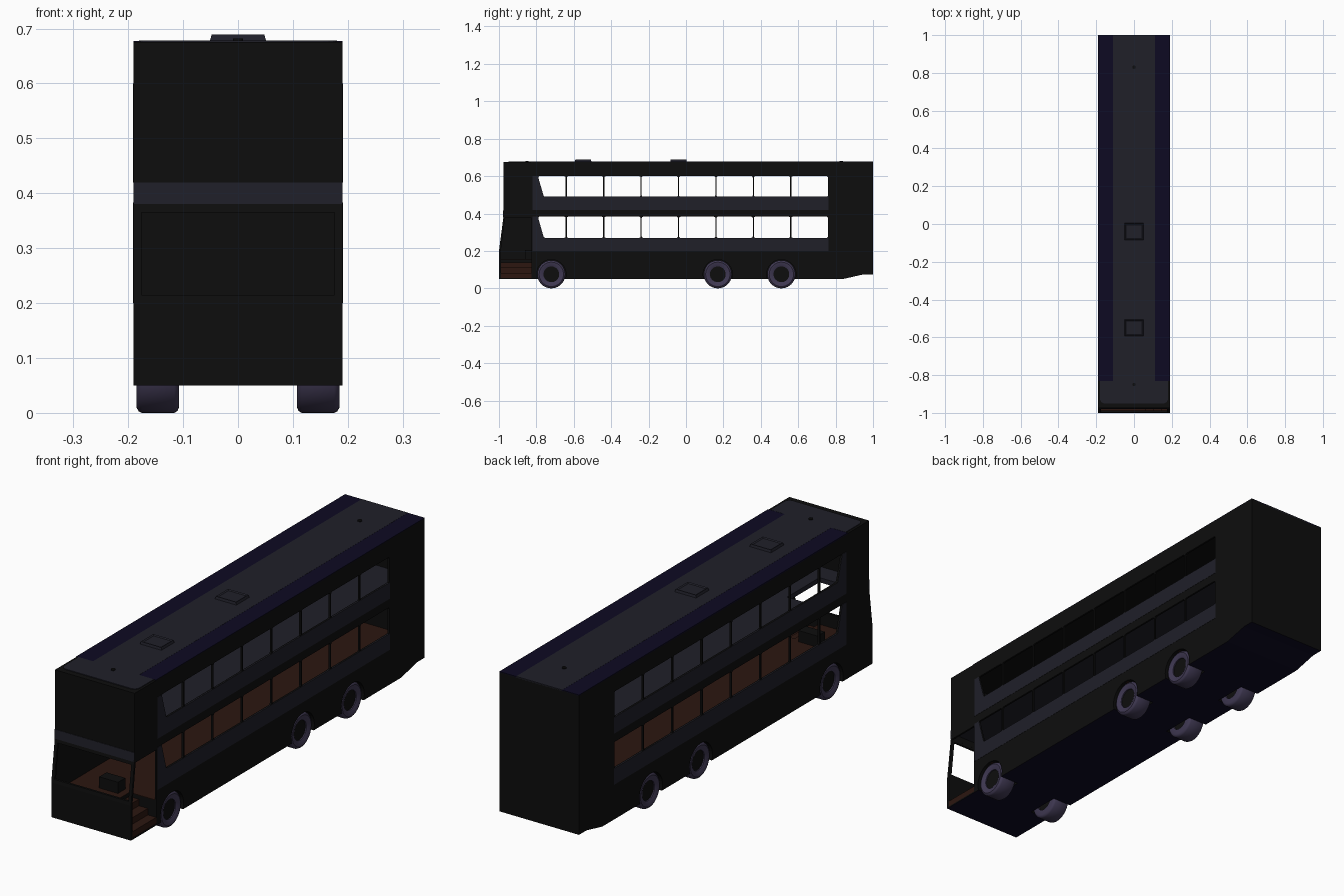
import bpy, bmesh, math
from mathutils import Matrix, Vector

if "Cube" in bpy.data.objects:
    bpy.data.objects.remove(bpy.data.objects["Cube"])


def material(name, rgb):
    m = bpy.data.materials.new(name)
    m.diffuse_color = (*rgb, 1)
    m.use_nodes = True
    m.node_tree.nodes["Principled BSDF"].inputs["Base Color"].default_value = m.diffuse_color
    return m


BLACK = material("black paint", (.004, .004, .004))
GREY = material("slate panel", (.014, .014, .022))
NAVY = material("navy", (.004, .003, .016))
BROWN = material("brown floor", (.025, .008, .005))
RUBBER = material("tyre", (.05, .04, .085))


def finish(name, bm, mat=None):
    bmesh.ops.recalc_face_normals(bm, faces=bm.faces[:])
    me = bpy.data.meshes.new(name)
    bm.to_mesh(me)
    bm.free()
    ob = bpy.data.objects.new(name, me)
    bpy.context.collection.objects.link(ob)
    if mat:
        me.materials.append(mat)
    return ob


def activate(ob):
    bpy.ops.object.select_all(action='DESELECT')
    ob.select_set(True)
    bpy.context.view_layer.objects.active = ob


def prism(name, pts, x0, x1, mat=None, bevel=0):
    """Extrude a (y, z) outline along x."""
    bm = bmesh.new()
    f = bm.faces.new([bm.verts.new((x0, y, z)) for y, z in pts])
    r = bmesh.ops.extrude_face_region(bm, geom=[f])
    verts = [v for v in r['geom'] if isinstance(v, bmesh.types.BMVert)]
    bmesh.ops.translate(bm, verts=verts, vec=(x1 - x0, 0, 0))
    if bevel:
        edges = [e for e in bm.edges if abs(e.verts[0].co.x - e.verts[1].co.x) > 1e-4]
        bmesh.ops.bevel(bm, geom=edges, offset=bevel, segments=2, profile=.5, affect='EDGES')
    return finish(name, bm, mat)


def box(name, x0, x1, y0, y1, z0, z1, mat=None):
    return prism(name, [(y0, z0), (y1, z0), (y1, z1), (y0, z1)], x0, x1, mat)


def cylinder(name, centre, r, depth, axis, mat=None, n=40):
    bm = bmesh.new()
    rot = Matrix.Rotation(math.pi / 2, 4, 'Y') if axis == 'X' else Matrix()
    bmesh.ops.create_cone(bm, cap_ends=True, segments=n, radius1=r, radius2=r,
                          depth=depth, matrix=Matrix.Translation(centre) @ rot)
    return finish(name, bm, mat)


def cut(target, cutter):
    mod = target.modifiers.new("cut", 'BOOLEAN')
    mod.operation = 'DIFFERENCE'
    mod.solver = 'EXACT'
    mod.object = cutter
    activate(target)
    bpy.ops.object.modifier_apply(modifier=mod.name)
    bpy.data.objects.remove(cutter)


WHEELS = (-.72, .17, .51)

# Body shell: outer block hollowed out above the lower floor
body = prism("body_shell", [(-1, .05), (.84, .05), (.95, .075), (1, .075), (1, .675),
                            (-.975, .675), (-.975, .39), (-1, .2)], -.19, .19, BLACK)
cut(body, prism("interior_cut", [(-.99, .155), (.985, .155), (.985, .665), (-.966, .665),
                                 (-.966, .39), (-.99, .2)], -.182, .182))

# Window bays on both decks, cut through both sides
ends = [-.76, -.64, -.44, -.24, -.04, .16, .36, .56, .762]
for z0, z1 in ((.27, .383), (.49, .6)):
    for i, (a, b) in enumerate(zip(ends, ends[1:])):
        slant = .032 if i == 0 else -.003
        cut(body, prism("window_cut", [(a - min(slant, 0), z0), (b - .003, z0),
                                       (b - .003, z1), (a - slant, z1)], -.3, .3, bevel=.007))

# Windscreen and entrance openings
cut(body, box("windscreen_cut", -.176, .176, -1.1, -.95, .215, .365))
cut(body, prism("door_cut", [(-.99, .056), (-.825, .056), (-.825, .375), (-.968, .375),
                             (-.99, .2)], .06, .3))

# Wheel arches
for y in WHEELS:
    for s in (-1, 1):
        cut(body, cylinder("arch_cut", (s * .175, y, .075), .0785, .15, 'X'))

# Dark blue underside
body.data.materials.append(NAVY)
for p in body.data.polygons:
    low = p.normal.z < -.7 and p.center.z < .08
    p.material_index = 1 if low else 0

# Side panels around the windows
for s in (-1, 1):
    for name, z0, z1, z2 in (("lower", .2, .27, .383), ("upper", .42, .49, .6)):
        prism(name + "_side_panel", [(-.82, z0), (.762, z0), (.762, z1), (-.76, z1),
                                     (-.792, z2), (-.82, z2)], s * .186, s * .191, GREY)

# Front band between the decks
prism("front_band", [(-.97, .38), (-.978, .38), (-.977, .42), (-.97, .42)], -.19, .19, GREY)

# Roof panels
box("roof_centre_panel", -.11, .11, -.83, 1, .672, .678, GREY)
for s in (-1, 1):
    box("roof_side_strip", s * .11, s * .19, -.83, 1, .672, .6775, NAVY)
bm = bmesh.new()
R = .025
outline = [(.18, -.83), (-.18, -.83)]
for cx, start in ((-.18 + R, 180), (.18 - R, 270)):
    for k in range(5):
        t = math.radians(start + k * 22.5)
        outline.append((cx + R * math.cos(t), -.95 + R + R * math.sin(t)))
f = bm.faces.new([bm.verts.new((x, y, .672)) for x, y in outline])
r = bmesh.ops.extrude_face_region(bm, geom=[f])
bmesh.ops.translate(bm, vec=(0, 0, .006),
                    verts=[v for v in r['geom'] if isinstance(v, bmesh.types.BMVert)])
finish("roof_front_panel", bm, GREY)

# Roof hatches: tapered lids with a recessed middle
for y in (-.04, -.55):
    bm = bmesh.new()
    bmesh.ops.create_cube(bm, size=1, matrix=Matrix.Translation((0, y, .682))
                          @ Matrix.Diagonal((.104, .09, .014, 1)))
    top = max(bm.faces, key=lambda q: q.calc_center_median().z)
    c = Vector((0, y, .689))
    for v in top.verts:
        v.co = c + (v.co - c) * .92
    bmesh.ops.inset_region(bm, faces=[top], thickness=.008)
    bmesh.ops.translate(bm, verts=top.verts[:], vec=(0, 0, -.004))
    finish("roof_hatch", bm, GREY)
for y in (-.85, .83):
    cylinder("roof_vent", (0, y, .679), .009, .006, 'Z', BLACK, 20)

# Lower deck floor, leaving the entrance well open
box("lower_floor", -.182, .182, -.825, .985, .153, .157, BROWN)
box("driver_floor", -.182, .06, -.989, -.825, .153, .157, BROWN)

# Entrance steps
for i, x1 in enumerate((.188, .148, .105)):
    box("entrance_step", .058, x1, -.99, -.825, .055 + i * .028, .083 + i * .028, BROWN)

# Upper deck floor around the stairwell
box("upper_floor", -.184, .184, -.66, .986, .4, .42, GREY)
box("upper_floor_front", -.184, .184, -.97, -.88, .4, .42, GREY)
box("upper_floor_left", -.184, -.15, -.88, -.66, .4, .42, GREY)
box("upper_floor_right", -.02, .184, -.88, -.66, .4, .42, GREY)

# Fare box beside the driver
box("fare_box", -.06, .03, -.86, -.81, .156, .205, BLACK)

# Wheels: spun tyre ring with a dark recessed hub
TYRE = [(.107, .042), (.107, .064), (.110, .071), (.116, .075), (.175, .075),
        (.181, .072), (.185, .065), (.183, .053), (.178, .042)]
for y in WHEELS:
    for s in (-1, 1):
        bm = bmesh.new()
        vs = [bm.verts.new((s * x, y, .075 + r)) for x, r in TYRE]
        es = [bm.edges.new((a, b)) for a, b in zip(vs, vs[1:] + vs[:1])]
        bmesh.ops.spin(bm, geom=vs + es, cent=(0, y, .075), axis=(1, 0, 0),
                       angle=2 * math.pi, steps=40)
        bmesh.ops.remove_doubles(bm, verts=bm.verts[:], dist=1e-5)
        tyre = finish("tyre", bm, RUBBER)
        hub = cylinder("hub", (s * .145, y, .075), .0425, .056, 'X', BLACK)
        for ob in (tyre, hub):
            activate(ob)
            bpy.ops.object.shade_smooth_by_angle(angle=math.radians(35))
